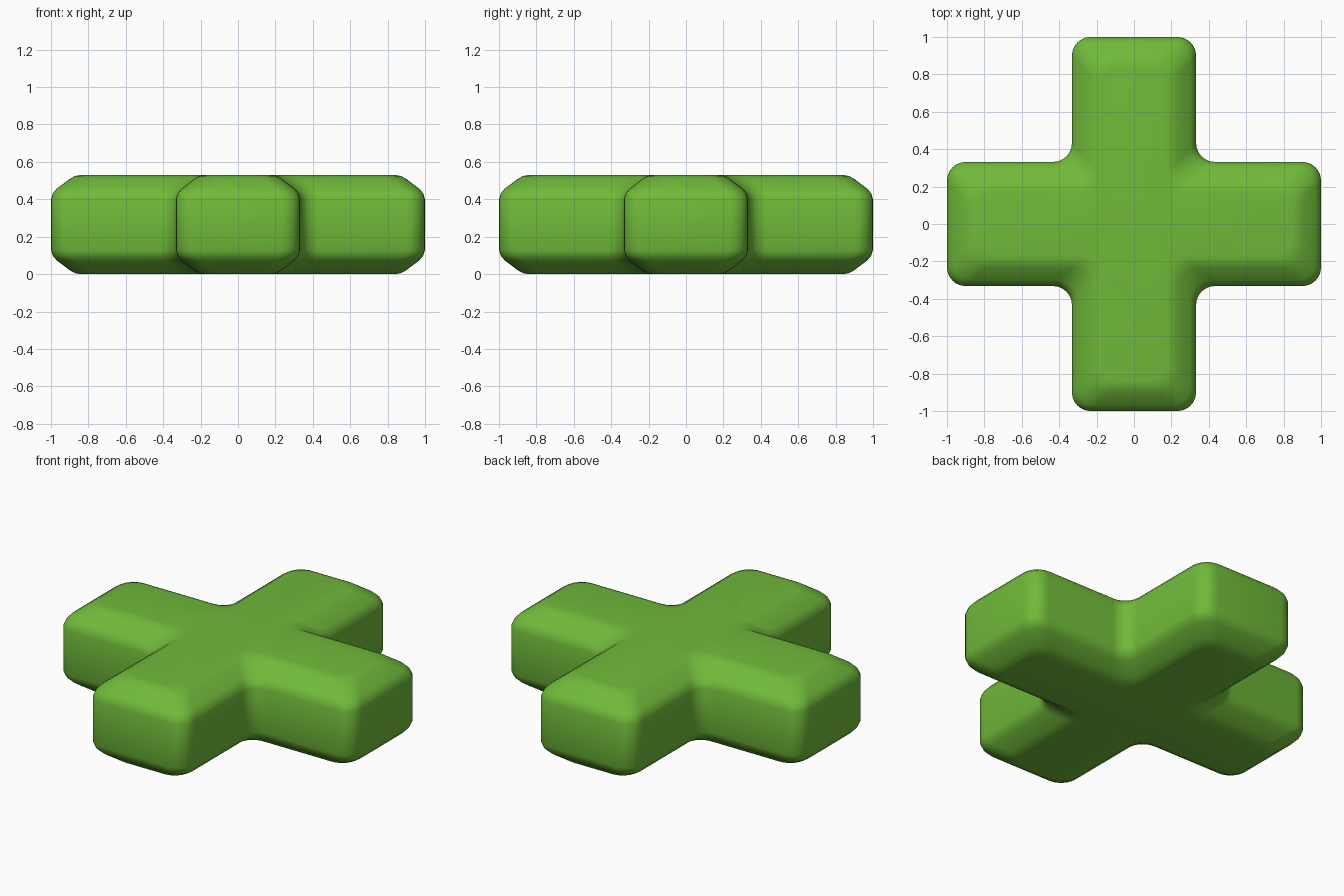
import bpy, bmesh, math
from mathutils import Vector

if "Cube" in bpy.data.objects:
    bpy.data.objects.remove(bpy.data.objects["Cube"])

H, ARM, HALF, R, SEG = 0.53, 1.0, 0.332, 0.1, 6


def plus_outline(inset):
    """Rounded plus outline, counter-clockwise, pulled in by inset."""
    a, w = ARM - inset, HALF - inset
    corners = []
    for q in range(4):
        c, s = round(math.cos(q * math.pi / 2)), round(math.sin(q * math.pi / 2))
        for x, y in ((a, -w), (a, w), (w, w)):
            corners.append(Vector((x * c - y * s, x * s + y * c)))
    pts = []
    for i, p in enumerate(corners):
        u = (corners[i - 1] - p).normalized()
        v = (corners[(i + 1) % 12] - p).normalized()
        centre = p + (u + v) * R
        for k in range(SEG + 1):
            t = k / SEG * math.pi / 2
            pts.append(centre - v * R * math.cos(t) - u * R * math.sin(t))
    return pts


# Side profile: (inset, distance from the nearer flat face)
edge = [(0.16, 0.0), (0.13, 0.005), (0.10, 0.021), (0.03, 0.074), (0.01, 0.098), (0.0, 0.13)]
profile = edge + [(d, H - z) for d, z in reversed(edge)]

# Plus-shaped body
bm = bmesh.new()
rings = [[bm.verts.new((p.x, p.y, z)) for p in plus_outline(d)] for d, z in profile]
n = len(rings[0])
for lo, hi in zip(rings, rings[1:]):
    for i in range(n):
        j = (i + 1) % n
        bm.faces.new((lo[i], lo[j], hi[j], hi[i]))
bm.faces.new(rings[0][::-1])
bm.faces.new(rings[-1])
bmesh.ops.recalc_face_normals(bm, faces=bm.faces)
mesh = bpy.data.meshes.new("plus_body")
bm.to_mesh(mesh)
bm.free()

green = bpy.data.materials.new("leaf green")
green.diffuse_color = (0.162, 0.491, 0.042, 1)
green.use_nodes = True
green.node_tree.nodes["Principled BSDF"].inputs["Base Color"].default_value = green.diffuse_color
mesh.materials.append(green)
body = bpy.data.objects.new("plus_body", mesh)
bpy.context.collection.objects.link(body)
bpy.context.view_layer.objects.active = body
body.select_set(True)
bpy.ops.object.shade_smooth_by_angle(angle=math.radians(40))
